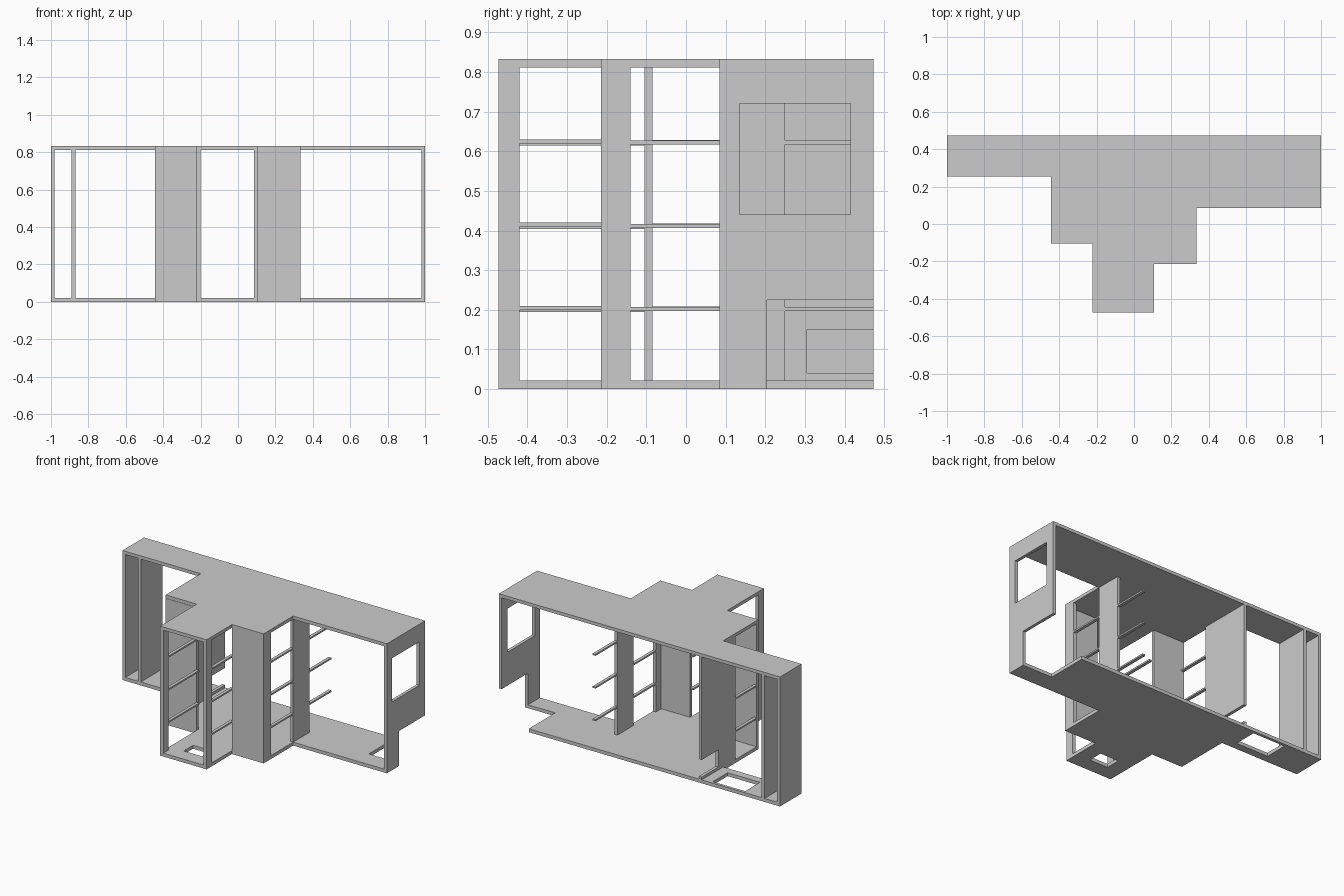
import bpy, bmesh

if "Cube" in bpy.data.objects:
    bpy.data.objects.remove(bpy.data.objects["Cube"])

Z0, Z1, TOP = 0.022, 0.812, 0.833
T = 0.02


def box(name, x0, x1, y0, y1, z0=Z0, z1=Z1):
    bm = bmesh.new()
    bmesh.ops.create_cube(bm, size=1)
    for v in bm.verts:
        v.co = ((x0 + x1) / 2 + v.co.x * (x1 - x0),
                (y0 + y1) / 2 + v.co.y * (y1 - y0),
                (z0 + z1) / 2 + v.co.z * (z1 - z0))
    return finish(name, bm)


def slab(name, outline, z0, z1):
    bm = bmesh.new()
    face = bm.faces.new([bm.verts.new((x, y, z0)) for x, y in outline])
    ext = bmesh.ops.extrude_face_region(bm, geom=[face])
    verts = [g for g in ext["geom"] if isinstance(g, bmesh.types.BMVert)]
    bmesh.ops.translate(bm, verts=verts, vec=(0, 0, z1 - z0))
    bmesh.ops.recalc_face_normals(bm, faces=bm.faces)
    return finish(name, bm)


def finish(name, bm):
    me = bpy.data.meshes.new(name)
    bm.to_mesh(me)
    bm.free()
    ob = bpy.data.objects.new(name, me)
    bpy.context.collection.objects.link(ob)
    return ob


def cut(ob, *dims):
    cutter = box("cutter", *dims)
    cutter.hide_render = True
    mod = ob.modifiers.new("cut", 'BOOLEAN')
    mod.operation = 'DIFFERENCE'
    mod.solver = 'EXACT'
    mod.object = cutter
    bpy.context.view_layer.objects.active = ob
    bpy.ops.object.modifier_apply(modifier=mod.name)
    bpy.data.objects.remove(cutter)


# stepped top and bottom boards
outline = [(-1, .473), (-1, .255), (-.443, .255), (-.443, -.103), (-.222, -.103),
           (-.222, -.473), (.108, -.473), (.108, -.215), (.333, -.215),
           (.333, .085), (1, .085), (1, .473)]
slab("top_board", outline, Z1, TOP)
# bottom board has a cut-out in its back right corner
bottom = slab("bottom_board",
              outline[:-1] + [(1, .205), (.787, .205), (.787, .473)], 0, Z0)
cut(bottom, -.74, -.51, .305, .455, -.1, .1)
cut(bottom, -.12, .01, -.38, -.285, -.1, .1)

# right end wall with window and notch
wall = box("right_wall", 1 - T, 1, .085, .473)
cut(wall, .9, 1.1, .135, .415, .44, .72)
cut(wall, .9, 1.1, .205, .6, -.1, .225)

# left end wall and the divider beside it
box("left_wall", -1, -1 + T, .255, .473)
box("left_divider", -.89, -.87, .255, .473)

# inner left wall with a low notch at the back
inner = box("inner_left_wall", -.443, -.443 + T, .13, .473)
cut(inner, -.6, -.3, .305, .6, .04, .15)

# inner right wall and front-facing panels
box("inner_right_wall", .333 - T, .333, .085, .25)
box("left_front_panel", -.443, -.222, -.105, -.085)
box("right_front_panel", .108, .333, -.215, -.195)

# posts
box("left_front_post", -.222, -.20, -.473, -.42)
box("right_front_post", .086, .108, -.473, -.42)
box("right_side_post", .333 - T, .333, -.195, -.14)

# shelf rails at three heights on every open side
rails = {"tower_left": (-.222, -.42, -.105, -.003),
         "tower_right": (.088, -.42, -.2, .003),
         "middle_left": (-.443, -.085, .13, .001),
         "middle_right": (.313, -.14, .085, 0),
         "back_right": (.313, .25, .473, 0)}
for name, (x, y0, y1, dz) in rails.items():
    for i, z in enumerate((.197, .407, .617)):
        box(f"{name}_rail_{i + 1}", x, x + T, y0, y1, z + dz, z + dz + .01)
